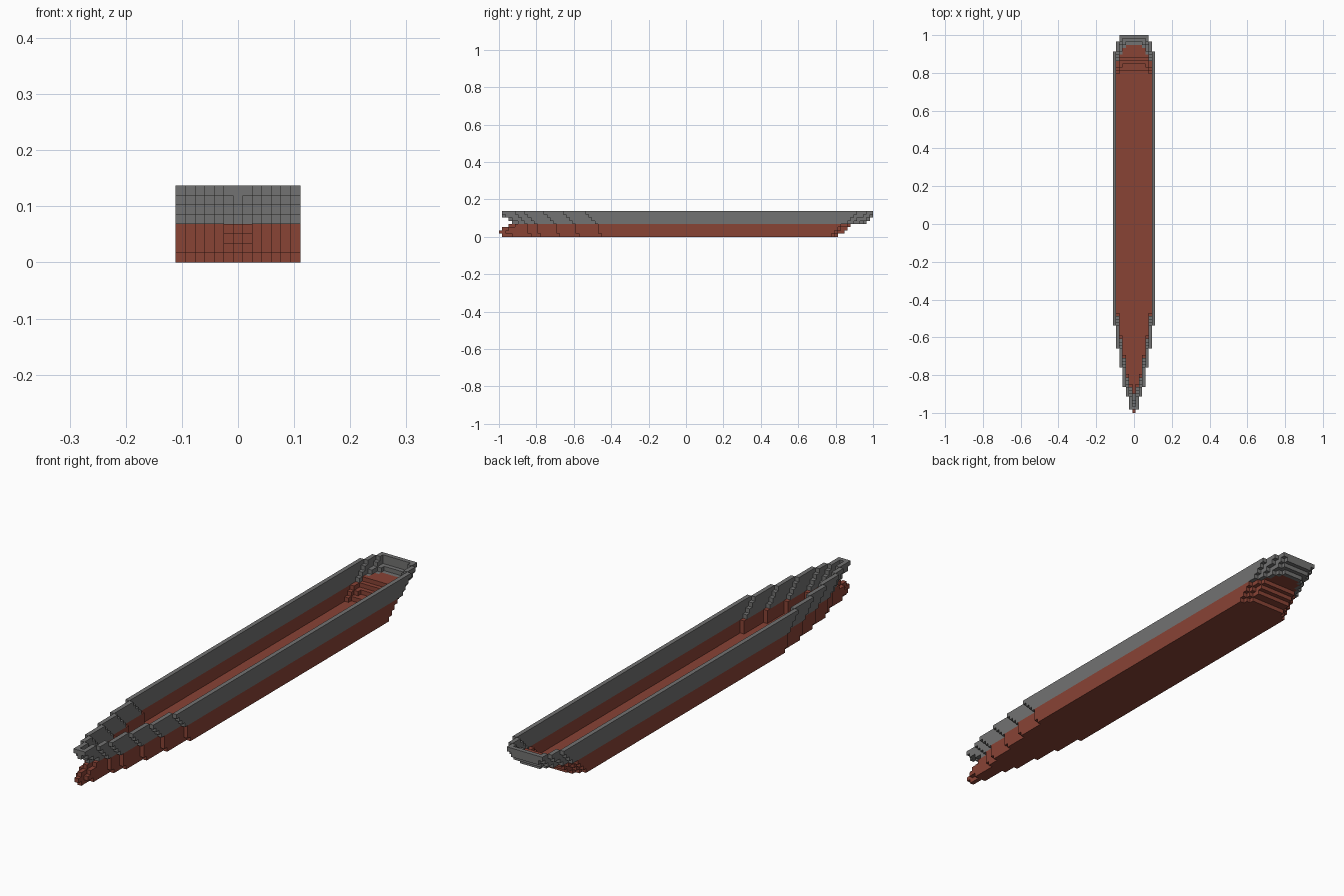
import bpy

cube = bpy.data.objects.get("Cube")
if cube:
    bpy.data.objects.remove(cube, do_unlink=True)

LENGTH, LAYERS, HALF = 117, 8, 6
V = 2 / LENGTH  # edge of one block


def material(name, rgb):
    m = bpy.data.materials.new(name)
    m.use_nodes = True
    m.diffuse_color = (*rgb, 1)
    node = next(n for n in m.node_tree.nodes if n.type == 'BSDF_PRINCIPLED')
    node.inputs["Base Color"].default_value = (*rgb, 1)
    node.inputs["Roughness"].default_value = 0.9
    return m


red = material("red_oxide", (0.25, 0.056, 0.036))
grey = material("hull_grey", (0.17, 0.17, 0.168))

# Bow: first row of each half-width; the stem and bulb rows are per layer
SHOULDER = [5, 8, 14, 20, 27]
SHIFT = [5, 4, 4, 4, 3, 2, 1, 0]
STEM = [1, 0, 1, 3, 4, 3, 1, 1]
STEM_SIDE = [4, 2, 3, 5, 6, 4, 2, 1]

# Stern: row where each half-width ends, widest first, per layer
STERN = [
    [104, 105, 106],
    [105, 106, 108],
    [106, 107, 109],
    [107, 109, 110],
    [109, 111, 113, 114, 115],
    [110, 112, 115, 116],
    [111, 114, 116, 117],
    [112, 115, 117],
]


def half_width(j, k):
    starts = [STEM[k], STEM_SIDE[k]] + [s + SHIFT[k] for s in SHOULDER]
    bow = sum(j >= s for s in starts) - 1
    passed = sum(j >= e for e in STERN[k])
    stern = -1 if passed == len(STERN[k]) else HALF - passed
    return min(bow, stern)


# Solid hull, then only its outer skin, open at the top
solid = {(i, j, k) for k in range(LAYERS) for j in range(LENGTH)
         for i in range(-HALF, HALF + 1) if abs(i) <= half_width(j, k)}


def is_wall(c):
    i, j, k = c
    return any(n not in solid for n in
               ((i + 1, j, k), (i - 1, j, k), (i, j + 1, k), (i, j - 1, k)))


def is_skin(c):
    i, j, k = c
    above_open = k < LAYERS - 1 and (i, j, k + 1) not in solid
    return is_wall(c) or above_open or (i, j, k - 1) not in solid


skin = {c for c in solid if is_skin(c)}
lower = {c for c in skin if c[2] < 4}
deck = {c for c in skin if c[2] == 4 and c[1] > LENGTH // 2 and not is_wall(c)}
upper = skin - lower - deck


def build(name, cells, mat):
    """Turn blocks into a mesh of exposed faces, joined into long strips."""
    verts, faces = [], []
    for axis in range(3):
        run = 0 if axis == 1 else 1       # direction in which faces are joined
        other = 3 - axis - run
        for side in (-1, 1):
            def shows(c):
                n = list(c)
                n[axis] += side
                return c in cells and tuple(n) not in skin

            def step(c, d):
                n = list(c)
                n[run] += d
                return tuple(n)

            for c in sorted(cells):
                if not shows(c) or shows(step(c, -1)):
                    continue
                end = c
                while shows(step(end, 1)):
                    end = step(end, 1)
                quad = []
                for a, b in ((0, 0), (1, 0), (1, 1), (0, 1)):
                    p = list(c)
                    p[axis] += side > 0
                    p[run] = end[run] + 1 if a else c[run]
                    p[other] += b
                    quad.append(((p[0] - 0.5) * V, p[1] * V - 1, p[2] * V))
                # keep the normal pointing outwards
                cyclic = (run - axis) % 3 == 1
                if cyclic != (side > 0):
                    quad.reverse()
                faces.append(range(len(verts), len(verts) + 4))
                verts += quad
    mesh = bpy.data.meshes.new(name)
    mesh.from_pydata(verts, [], [tuple(f) for f in faces])
    mesh.materials.append(mat)
    mesh.update()
    bpy.context.collection.objects.link(bpy.data.objects.new(name, mesh))


build("lower_hull", lower, red)
build("stern_deck", deck, red)
build("upper_hull", upper, grey)
